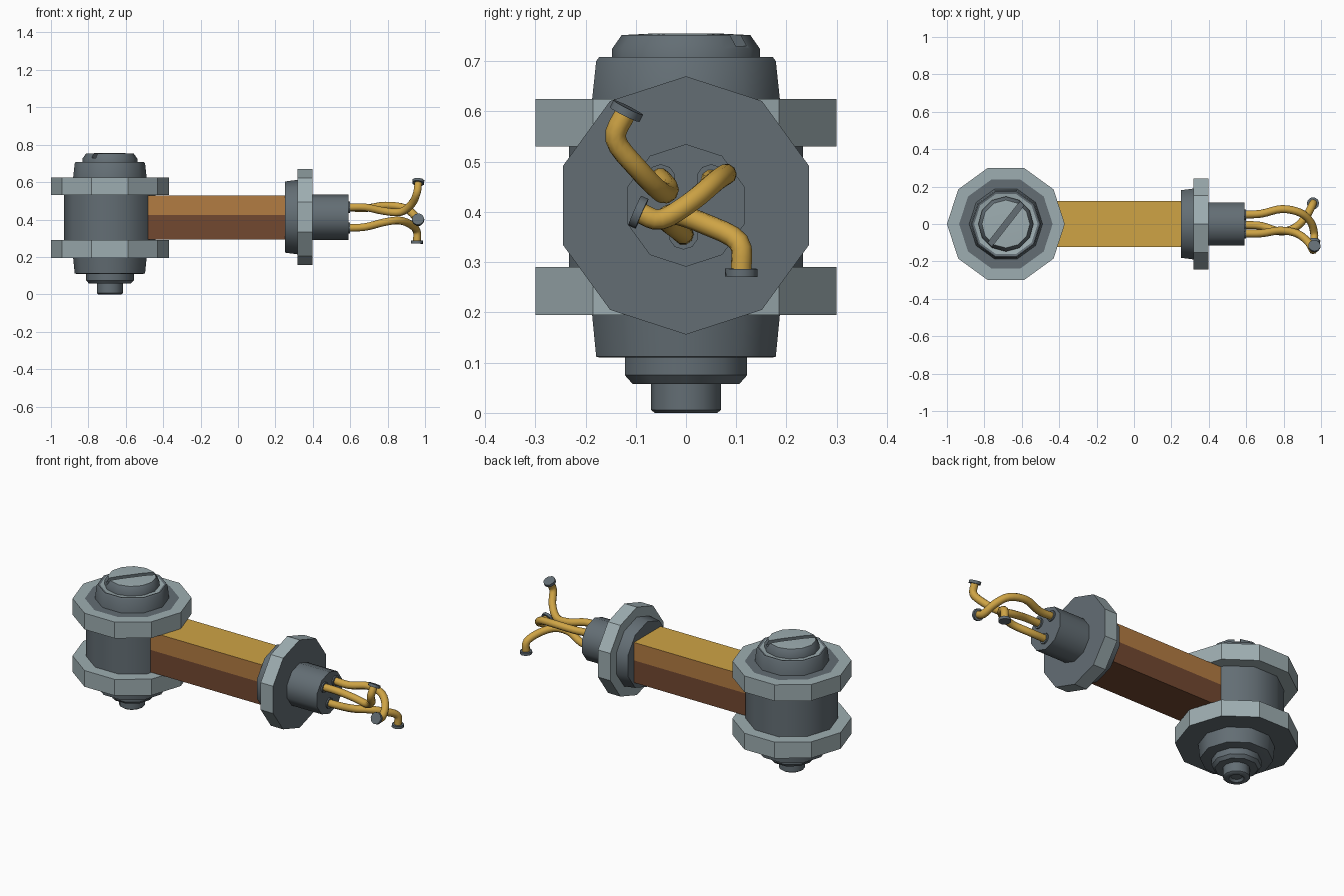
import bpy, bmesh, math
from mathutils import Vector, Matrix

if "Cube" in bpy.data.objects:
    bpy.data.objects.remove(bpy.data.objects["Cube"])


def material(name, color):
    m = bpy.data.materials.new(name)
    m.diffuse_color = (*color, 1)
    m.use_nodes = True
    m.node_tree.nodes["Principled BSDF"].inputs["Base Color"].default_value = m.diffuse_color
    return m


DARK = material("dark grey metal", (0.125, 0.155, 0.175))
LIGHT = material("light grey metal", (0.34, 0.42, 0.44))
GOLD = material("gold", (0.62, 0.37, 0.06))
BROWN = material("brown", (0.45, 0.20, 0.055))
DEEP = material("dark brown", (0.17, 0.065, 0.03))


def finish(name, bm, mats, smooth=False, angle=40):
    bmesh.ops.recalc_face_normals(bm, faces=bm.faces[:])
    me = bpy.data.meshes.new(name)
    bm.to_mesh(me)
    bm.free()
    ob = bpy.data.objects.new(name, me)
    bpy.context.collection.objects.link(ob)
    for m in mats:
        me.materials.append(m)
    if smooth:
        bpy.ops.object.select_all(action='DESELECT')
        ob.select_set(True)
        bpy.context.view_layer.objects.active = ob
        bpy.ops.object.shade_smooth_by_angle(angle=math.radians(angle))
    return ob


JX, AZ = -0.685, 0.413      # joint axis x, arm axis z


def lathe(name, profile, mats, axis='Z', sides=10, rule=None, smooth=False, frame=None):
    """Closed turned part from (radius, height) pairs."""
    bm = bmesh.new()
    rings = []
    for r, h in profile:
        ring = []
        for i in range(sides):
            a = math.tau * i / sides
            c, s = r * math.cos(a), r * math.sin(a)
            if frame:
                p = frame @ Vector((c, s, h))
            elif axis == 'Z':
                p = (JX + c, s, h)
            else:
                p = (h, s, AZ + c)
            ring.append(bm.verts.new(p))
        rings.append(ring)
    for k in range(len(rings) - 1):
        for i in range(sides):
            j = (i + 1) % sides
            f = bm.faces.new((rings[k][i], rings[k][j], rings[k + 1][j], rings[k + 1][i]))
            f.material_index = rule(k) if rule else 0
    for k, ring in ((-1, rings[0]), (len(rings) - 1, rings[-1])):
        f = bm.faces.new(ring)
        f.material_index = rule(k) if rule else 0
    return finish(name, bm, mats, smooth)


# Joint barrel, flanges and tapered hubs
lathe("joint_barrel", [(0.245, 0.25), (0.245, 0.57)], [DARK], smooth=True)
lathe("upper_flange", [(0.315, 0.53), (0.315, 0.625), (0.25, 0.625)], [LIGHT, DARK],
      rule=lambda k: 1 if k == 2 else 0)
lathe("lower_flange", [(0.315, 0.29), (0.315, 0.195)], [LIGHT, DARK],
      rule=lambda k: 1 if k == 1 else 0)
lathe("upper_hub", [(0.197, 0.62), (0.188, 0.70), (0.182, 0.708), (0.17, 0.704)],
      [DARK, LIGHT], rule=lambda k: 1 if k == 3 else 0, smooth=True)
lathe("lower_hub", [(0.197, 0.2), (0.188, 0.112), (0.18, 0.11)], [DARK], smooth=True)

# Slotted screw head on top
head = lathe("screw_head", [(0.147, 0.69), (0.147, 0.725), (0.128, 0.752), (0.07, 0.755)],
             [DARK, LIGHT], sides=12, rule=lambda k: 1 if k >= 2 else 0, smooth=True)
bm = bmesh.new()
bmesh.ops.create_cube(bm, size=1, matrix=Matrix.Translation((JX, 0, 0.755))
                      @ Matrix.Rotation(math.radians(52), 4, 'Z')
                      @ Matrix.Diagonal((0.4, 0.03, 0.05, 1)))
cutter = finish("slot_cutter", bm, [DARK])
cutter.hide_render = True
cutter.hide_viewport = True
cut = head.modifiers.new("slot", 'BOOLEAN')
cut.operation = 'DIFFERENCE'
cut.solver = 'EXACT'
cut.object = cutter

# Nut and bolt end below
lathe("nut", [(0.128, 0.12), (0.128, 0.075), (0.112, 0.058)], [DARK], smooth=True)
lathe("bolt_end", [(0.07, 0.07), (0.07, 0.006), (0.062, 0), (0.04, 0), (0.03, 0.012)],
      [DARK], sides=12, smooth=True)

# Square arm: gold top, brown upper sides, dark brown below the seam
bm = bmesh.new()
bmesh.ops.create_cube(bm, size=1, matrix=Matrix.Translation((-0.13, 0, 0.4115))
                      @ Matrix.Diagonal((0.78, 0.246, 0.235, 1)))
bmesh.ops.bisect_plane(bm, geom=bm.verts[:] + bm.edges[:] + bm.faces[:],
                       plane_co=(0, 0, 0.424), plane_no=(0, 0, 1))
bm.normal_update()
for f in bm.faces:
    z = f.calc_center_median().z
    f.material_index = 0 if z > 0.52 else (1 if z > 0.424 else 2)
finish("arm", bm, [GOLD, BROWN, DEEP])

# Wrist: tapered collar, disc and socket
lathe("wrist_collar", [(0.19, 0.25), (0.2, 0.325)], [DARK], 'X', smooth=True)
lathe("wrist_disc", [(0.257, 0.318), (0.257, 0.398)], [LIGHT, DARK], 'X',
      rule=lambda k: 1 if k == 1 else 0)
lathe("wrist_socket", [(0.122, 0.39), (0.122, 0.592)], [DARK], 'X', smooth=True)

# Three bent cables with a collar at the root and a cap at the tip
cables = {
    "upper": [(0.58, -0.05, 0.465), (0.68, -0.05, 0.465), (0.78, -0.035, 0.445),
              (0.87, -0.05, 0.44), (0.93, -0.095, 0.485), (0.957, -0.14, 0.545),
              (0.964, -0.119, 0.6)],
    "side": [(0.58, 0.05, 0.465), (0.68, 0.055, 0.46), (0.79, 0.08, 0.475),
             (0.89, 0.06, 0.462), (0.945, 0.01, 0.42), (0.963, -0.05, 0.385),
             (0.963, -0.094, 0.399)],
    "lower": [(0.58, -0.005, 0.355), (0.68, -0.01, 0.36), (0.78, -0.04, 0.385),
              (0.86, -0.02, 0.395), (0.92, 0.04, 0.375), (0.955, 0.105, 0.34),
              (0.957, 0.11, 0.28)],
}


def spline(pts, steps=4):
    """Catmull-Rom points through the path."""
    p = [Vector(q) for q in pts]
    p = [2 * p[0] - p[1]] + p + [2 * p[-1] - p[-2]]
    out = []
    for i in range(1, len(p) - 2):
        a, b, c, d = p[i - 1:i + 3]
        for s in range(steps):
            t = s / steps
            out.append(0.5 * (2 * b + (c - a) * t + (2 * a - 5 * b + 4 * c - d) * t * t
                              + (3 * b - a - 3 * c + d) * t ** 3))
    return out + [p[-2]]


for name, path in cables.items():
    pts = spline(path)
    bm = bmesh.new()
    rings = []
    quat = (pts[1] - pts[0]).to_track_quat('Z', 'Y')
    for i, p in enumerate(pts):
        t = (pts[min(i + 1, len(pts) - 1)] - pts[max(i - 1, 0)]).normalized()
        quat = (quat @ Vector((0, 0, 1))).rotation_difference(t) @ quat
        rings.append([bm.verts.new(p + quat @ Vector((0.021 * math.cos(a), 0.021 * math.sin(a), 0)))
                      for a in (math.tau * k / 10 for k in range(10))])
    for r0, r1 in zip(rings, rings[1:]):
        for k in range(10):
            j = (k + 1) % 10
            bm.faces.new((r0[k], r0[j], r1[j], r1[k]))
    bm.faces.new(rings[0])
    bm.faces.new(rings[-1])
    finish(name + "_cable", bm, [GOLD], True, 60)
    tip = Matrix.Translation(pts[-1]) @ quat.to_matrix().to_4x4()
    lathe(name + "_cable_cap", [(0.033, -0.007), (0.033, 0.009)], [DARK], sides=10,
          smooth=True, frame=tip)
    root = (Matrix.Translation((0.59, path[0][1], path[0][2]))
            @ Matrix.Rotation(math.pi / 2, 4, 'Y'))
    lathe(name + "_cable_collar", [(0.03, -0.005), (0.03, 0.01)], [DARK], sides=10,
          smooth=True, frame=root)
